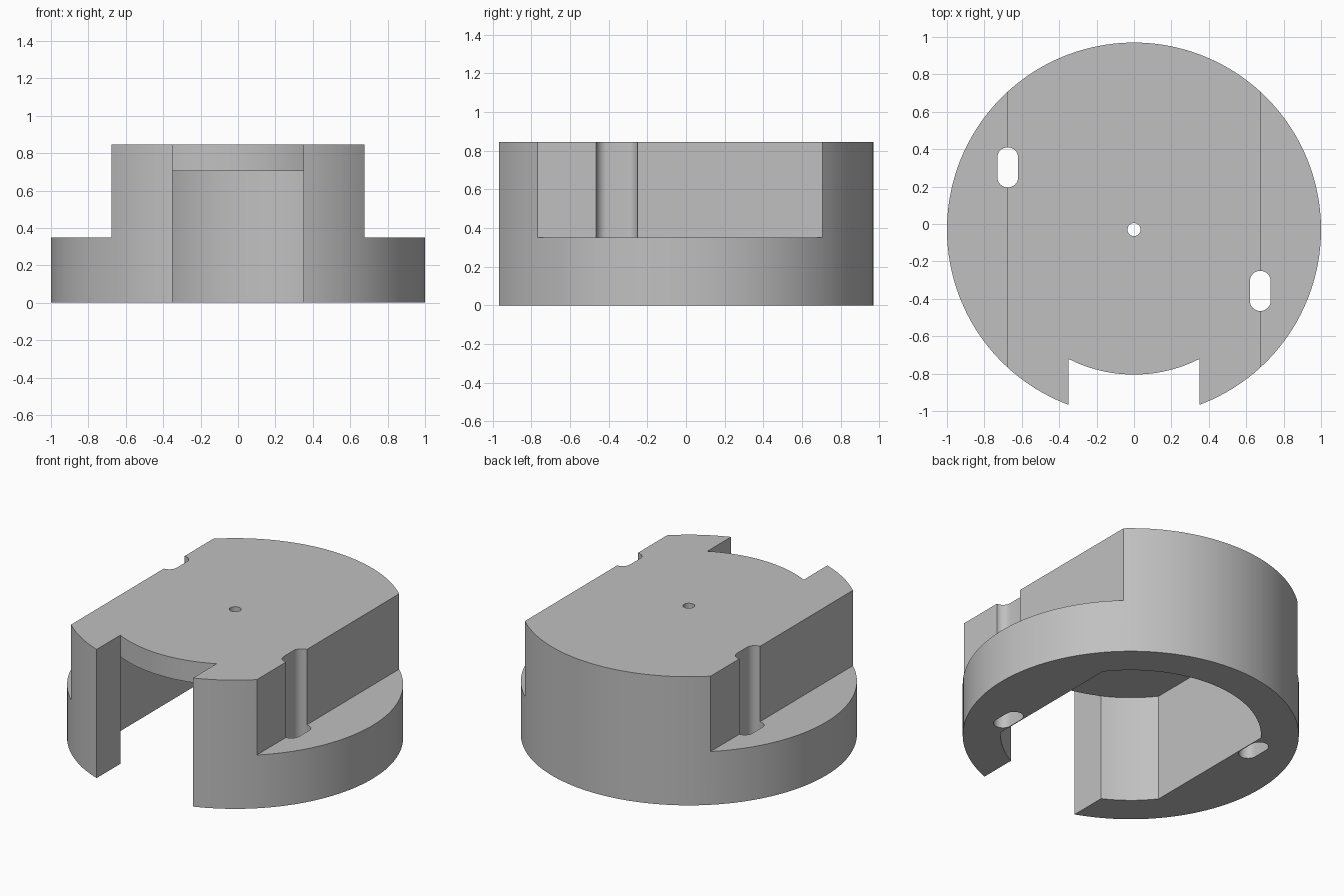
import bpy
import bmesh
from math import acos, cos, sin, pi, radians

# Main dimensions
CY = -0.03           # y of the round body's axis
R_OUT, R_IN = 1.0, 0.775
NOTCH = 0.35         # half width of the front opening
CAVITY = 0.614       # half width of the cavity between its flat walls
FLAT = 0.675         # half width of the upper block
STEP, ROOF, TOP = 0.35, 0.705, 0.845

old = bpy.data.objects.get("Cube")
if old:
    bpy.data.objects.remove(old, do_unlink=True)

grey = bpy.data.materials.new("light grey")
grey.use_nodes = True
colour = (0.53, 0.53, 0.53, 1)
grey.diffuse_color = colour
grey.node_tree.nodes["Principled BSDF"].inputs["Base Color"].default_value = colour


def arc(r, a0, a1, n, x=0.0, y=CY):
    """Points on an arc, both ends included."""
    return [(x + r * cos(a0 + (a1 - a0) * i / n),
             y + r * sin(a0 + (a1 - a0) * i / n)) for i in range(n + 1)]


def prism(name, outline, z0, z1):
    """Upright solid with the given outline."""
    bm = bmesh.new()
    face = bm.faces.new([bm.verts.new((x, y, z0)) for x, y in outline])
    up = bmesh.ops.extrude_face_region(bm, geom=[face])["geom"]
    verts = [v for v in up if isinstance(v, bmesh.types.BMVert)]
    bmesh.ops.translate(bm, verts=verts, vec=(0, 0, z1 - z0))
    bmesh.ops.recalc_face_normals(bm, faces=bm.faces)
    mesh = bpy.data.meshes.new(name)
    bm.to_mesh(mesh)
    bm.free()
    mesh.materials.append(grey)
    obj = bpy.data.objects.new(name, mesh)
    bpy.context.collection.objects.link(obj)
    return obj


def cut(target, cutter):
    """Subtract the cutter and discard it."""
    cutter.hide_render = True
    mod = target.modifiers.new("cut", "BOOLEAN")
    mod.operation, mod.solver, mod.object = "DIFFERENCE", "EXACT", cutter
    bpy.context.view_layer.objects.active = target
    bpy.ops.object.modifier_apply(modifier=mod.name)
    bpy.data.objects.remove(cutter, do_unlink=True)


# Round body with the front notch, which ends at a curved roof edge
a_out = acos(NOTCH / R_OUT)
a_in = acos(NOTCH / R_IN)
body = prism("round_housing",
             arc(R_OUT, -a_out, pi + a_out, 144)
             + arc(R_IN, pi + a_in, 2 * pi - a_in, 24), 0, TOP)

# Cavity below the roof: round front and back, flat sides, open to the notch
a_flat = acos(CAVITY / R_IN)
cavity = (arc(R_IN, -a_in, -a_flat, 8)
          + arc(R_IN, a_flat, pi - a_flat, 40)
          + arc(R_IN, pi + a_flat, pi + a_in, 8)
          + [(-NOTCH + 0.01, -0.9), (NOTCH - 0.01, -0.9)])
cut(body, prism("cavity_cutter", cavity, -0.1, ROOF))

# Side shelves and the long holes that groove the flats
for side, y0, y1 in ((1, -0.465, -0.25), (-1, 0.195, 0.41)):
    x = side * FLAT
    cut(body, prism("shelf_cutter",
                    [(x, -1.2), (side * 1.2, -1.2), (side * 1.2, 1.2), (x, 1.2)],
                    STEP, 1))
    r = 0.056
    slot = arc(r, 0, pi, 16, x, y1 - r) + arc(r, pi, 2 * pi, 16, x, y0 + r)
    cut(body, prism("slot_cutter", slot, -0.1, 1))

# Centre hole through the roof
cut(body, prism("hole_cutter", arc(0.035, 0, 2 * pi, 32)[:-1], 0.5, 1))

bpy.ops.object.select_all(action="DESELECT")
body.select_set(True)
bpy.context.view_layer.objects.active = body
bpy.ops.object.shade_smooth_by_angle(angle=radians(30))
